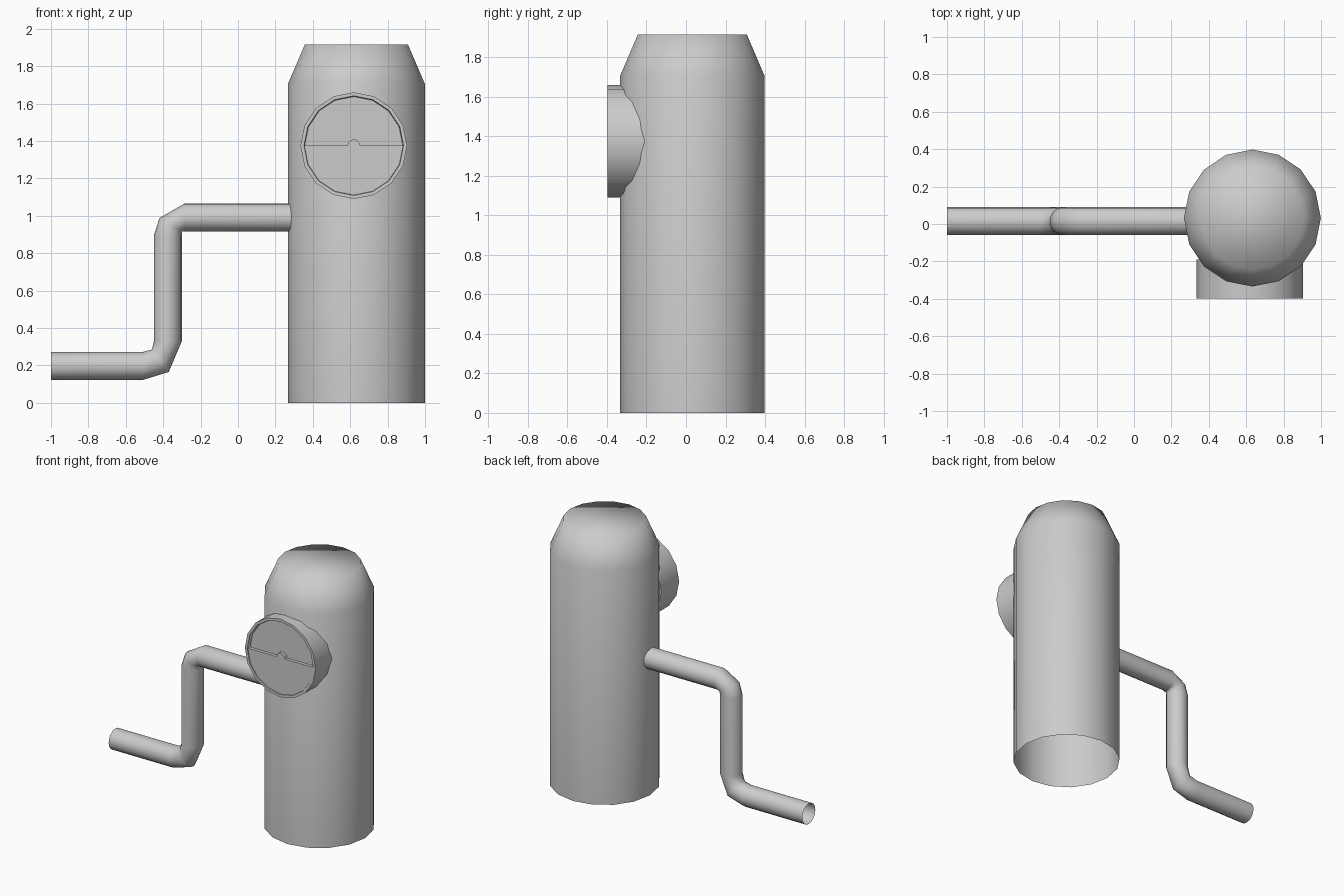
import bpy, bmesh
from math import cos, sin, pi, radians
from mathutils import Vector

if "Cube" in bpy.data.objects:
    bpy.data.objects.remove(bpy.data.objects["Cube"])


def ring(center, u, v, n=16, start=0.0, sweep=2 * pi):
    """Points around a circle (or arc) spanned by the radius vectors u and v."""
    count = n if sweep >= 2 * pi else n + 1
    c, u, v = Vector(center), Vector(u), Vector(v)
    return [c + u * cos(start + sweep * i / n) + v * sin(start + sweep * i / n)
            for i in range(count)]


def loft(name, rings, cap_start=False, cap_end=False, angle=None):
    """Skin a list of matching rings into one object."""
    bm = bmesh.new()
    loops = [[bm.verts.new(p) for p in r] for r in rings]
    for a, b in zip(loops, loops[1:]):
        for i in range(len(a)):
            j = (i + 1) % len(a)
            bm.faces.new((a[i], a[j], b[j], b[i]))
    if cap_start:
        bm.faces.new(loops[0][::-1])
    if cap_end:
        bm.faces.new(loops[-1])
    bmesh.ops.recalc_face_normals(bm, faces=bm.faces)
    mesh = bpy.data.meshes.new(name)
    bm.to_mesh(mesh)
    bm.free()
    obj = bpy.data.objects.new(name, mesh)
    bpy.context.collection.objects.link(obj)
    bpy.ops.object.select_all(action='DESELECT')
    obj.select_set(True)
    bpy.context.view_layer.objects.active = obj
    if angle is None:
        bpy.ops.object.shade_smooth()
    else:
        bpy.ops.object.shade_smooth_by_angle(angle=radians(angle))
    return obj


# Upright body with tapered shoulder, open underneath
BX, BY = 0.633, 0.032
loft("body", [ring((BX, BY, z), (r, 0, 0), (0, r, 0))
              for z, r in ((0, 0.366), (1.705, 0.366), (1.915, 0.276))],
     cap_end=True)

# Cranked side pipe: centre x, z and in-plane radius vector of each ring
PIPE = [(-1.0, 0.197, 0, 0.075), (-0.51, 0.197, 0, 0.075),
        (-0.415, 0.225, -0.045, 0.06), (-0.375, 0.33, -0.075, 0),
        (-0.375, 0.895, -0.075, 0), (-0.36, 0.953, -0.06, 0.035),
        (-0.287, 0.99, 0, 0.075), (0.30, 0.99, 0, 0.075)]
loft("crank_pipe", [ring((x, 0.015, z), (ux, 0, uz), (0, 0.075, 0))
                    for x, z, ux, uz in PIPE])

# Round front housing with a thin rim and a recessed floor
DX, DZ = 0.619, 1.375


def disc(y, r, **kw):
    return ring((DX, y, DZ), (r, 0, 0), (0, 0, r), **kw)


FLOOR = -0.37
loft("dial_housing", [disc(-0.19, 0.285), disc(-0.398, 0.285),
                      disc(-0.398, 0.266), disc(FLOOR, 0.262)],
     cap_end=True, angle=30)

# Lower half plate and small half hub sitting in the recess
loft("dial_lower_plate", [disc(y, 0.264, n=8, start=pi, sweep=pi)
                          for y in (FLOOR, -0.393)],
     cap_end=True, angle=30)
loft("dial_hub", [disc(y, 0.034, n=6, sweep=pi) for y in (FLOOR, -0.393)],
     cap_end=True, angle=30)
